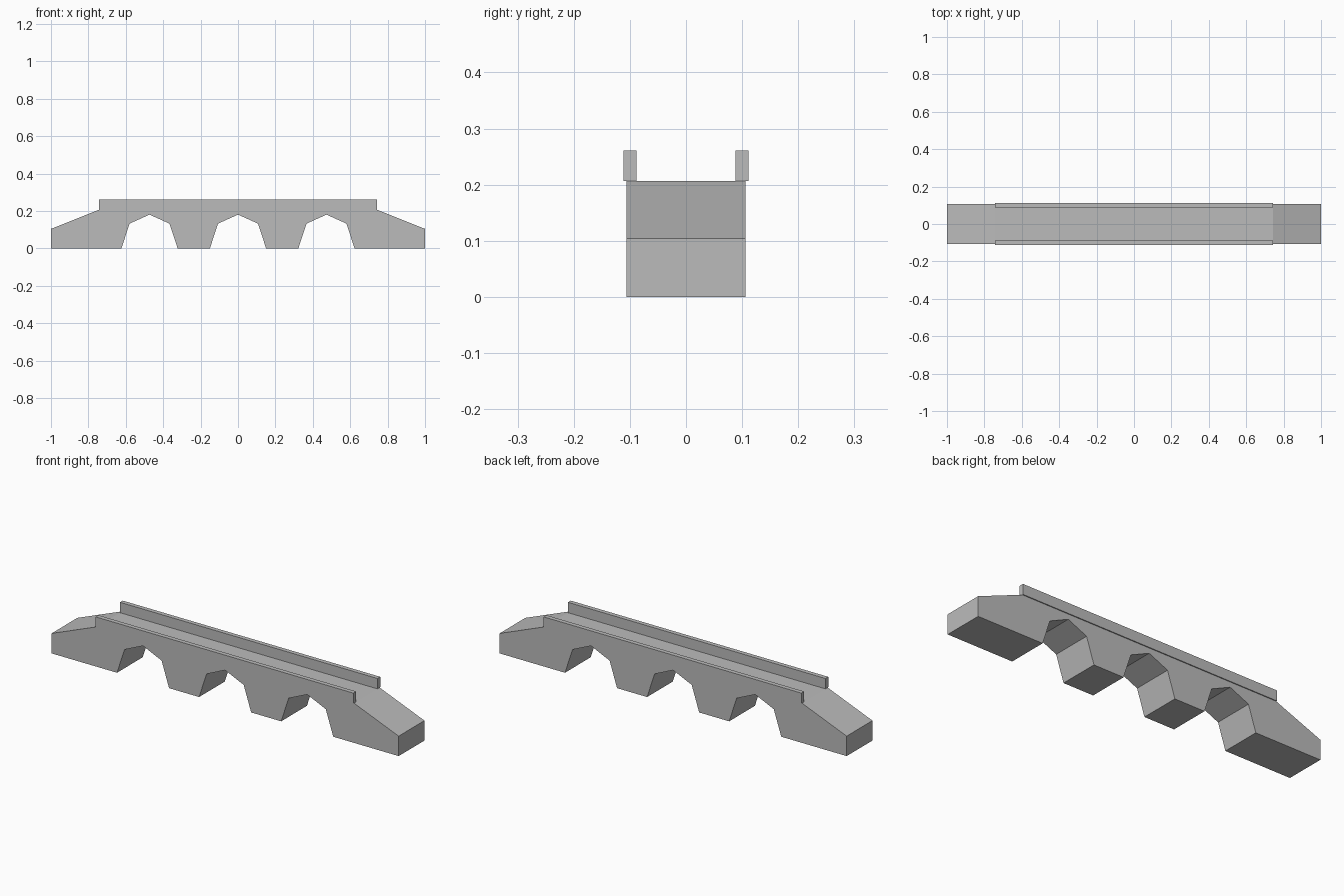
import bpy
import bmesh

if "Cube" in bpy.data.objects:
    bpy.data.objects.remove(bpy.data.objects["Cube"])

stone = bpy.data.materials.new("grey stone")
stone.diffuse_color = (0.5, 0.5, 0.5, 1)
stone.use_nodes = True
stone.node_tree.nodes["Principled BSDF"].inputs["Base Color"].default_value = stone.diffuse_color


def extrude_profile(name, points, y0, y1):
    """Solid made from an x-z outline swept from y0 to y1."""
    bm = bmesh.new()
    face = bm.faces.new([bm.verts.new((x, y0, z)) for x, z in points])
    result = bmesh.ops.extrude_face_region(bm, geom=[face])
    moved = [v for v in result["geom"] if isinstance(v, bmesh.types.BMVert)]
    bmesh.ops.translate(bm, vec=(0, y1 - y0, 0), verts=moved)
    bmesh.ops.recalc_face_normals(bm, faces=bm.faces)
    mesh = bpy.data.meshes.new(name)
    bm.to_mesh(mesh)
    bm.free()
    mesh.materials.append(stone)
    obj = bpy.data.objects.new(name, mesh)
    bpy.context.collection.objects.link(obj)
    return obj


# Bridge span: sloped ramps at both ends, three faceted arches below
arch = [(-0.15, 0), (-0.107, 0.132), (0, 0.18), (0.107, 0.132), (0.15, 0)]
outline = [(-1, 0)]
for center in (-0.473, 0, 0.473):
    outline += [(center + x, z) for x, z in arch]
outline += [(1, 0), (1, 0.104), (0.742, 0.207), (-0.742, 0.207), (-1, 0.104)]
extrude_profile("bridge_span", outline, -0.106, 0.106)

# Parapet walls, slightly overhanging the sides
wall = [(-0.742, 0.207), (0.742, 0.207), (0.742, 0.261), (-0.742, 0.261)]
extrude_profile("front_parapet", wall, -0.111, -0.088)
extrude_profile("back_parapet", wall, 0.088, 0.111)
